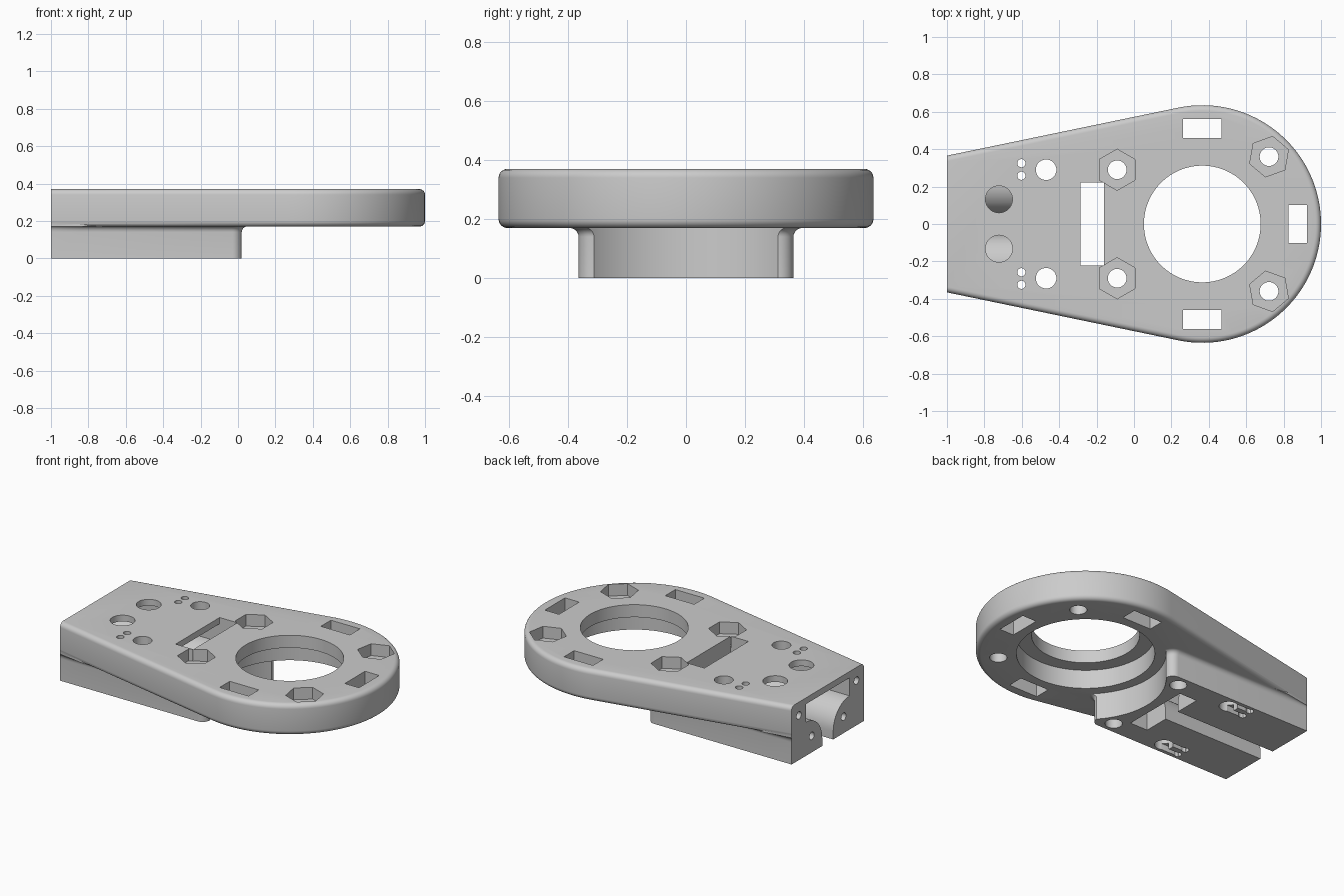
import bpy, bmesh
from math import sin, cos, pi, radians, asin

if "Cube" in bpy.data.objects:
    bpy.data.objects.remove(bpy.data.objects["Cube"], do_unlink=True)

TONE = (0.6, 0.6, 0.6, 1)
grey = bpy.data.materials.new("plain grey")
grey.use_nodes = True
grey.diffuse_color = TONE
grey.node_tree.nodes["Principled BSDF"].inputs["Base Color"].default_value = TONE

CX, R = 0.365, 0.635          # ring centre and outer radius
BOTTOM, TOP = 0.17, 0.37      # plate heights
HALF = 0.364                  # half width of the lower block
ROUND = 0.03


def loft(name, rings):
    """Closed solid through rings of equal point count."""
    bm = bmesh.new()
    loops = [[bm.verts.new(p) for p in ring] for ring in rings]
    n = len(loops[0])
    for a, b in zip(loops, loops[1:]):
        for i in range(n):
            j = (i + 1) % n
            bm.faces.new((a[i], a[j], b[j], b[i]))
    bm.faces.new(loops[0])
    bm.faces.new(loops[-1])
    bmesh.ops.recalc_face_normals(bm, faces=bm.faces)
    mesh = bpy.data.meshes.new(name)
    bm.to_mesh(mesh)
    bm.free()
    ob = bpy.data.objects.new(name, mesh)
    bpy.context.collection.objects.link(ob)
    mesh.materials.append(grey)
    return ob


def prism(x, y, r, z0, z1, sides=40, turn=0):
    ring = [(x + r * cos(turn + 2 * pi * i / sides), y + r * sin(turn + 2 * pi * i / sides))
            for i in range(sides)]
    return loft("cutter", [[(*p, z) for p in ring] for z in (z0, z1)])


def box(x0, x1, y0, y1, z0, z1):
    ring = [(x0, y0), (x1, y0), (x1, y1), (x0, y1)]
    return loft("cutter", [[(*p, z) for p in ring] for z in (z0, z1)])


def combine(target, tool, operation="DIFFERENCE"):
    mod = target.modifiers.new("cut", "BOOLEAN")
    mod.operation, mod.solver, mod.object = operation, "EXACT", tool
    bpy.context.view_layer.objects.active = target
    bpy.ops.object.modifier_apply(modifier=mod.name)
    bpy.data.objects.remove(tool, do_unlink=True)


def plate_outline(d, z):
    """Teardrop outline offset by d, running past the flat end."""
    slope = asin(0.203)
    r, end = R + d, -1.1
    start = pi / 2 + slope
    pts = [(CX + r * cos(start - 2 * start * i / 96), r * sin(start - 2 * start * i / 96), z)
           for i in range(97)]
    tx, ty, _ = pts[0]
    y_end = ty - (tx - end) * sin(slope) / cos(slope)
    return [(end, y_end, z)] + pts + [(end, -y_end, z)]


def block_outline(d, z, r=0.05):
    """Block footprint with two rounded corners; the flare d fades at the flat end."""
    pts = [(-1.05, -HALF, z), (-1.0, -HALF, z), (-0.83, -HALF - d, z)]
    for side in (-1, 1):
        for i in range(9):
            a = pi / 2 * i / 8 + (-pi / 2 if side < 0 else 0)
            pts.append((0.02 - r + (r + d) * cos(a), side * (HALF - r) + (r + d) * sin(a), z))
    return pts + [(-0.83, HALF + d, z), (-1.0, HALF, z), (-1.05, HALF, z)]


# Teardrop plate with rounded rims
arc = [pi / 2 * i / 6 for i in range(7)]
rings = [plate_outline(ROUND * (sin(a) - 1), BOTTOM + ROUND * (1 - cos(a))) for a in arc]
rings += [plate_outline(ROUND * (cos(a) - 1), TOP + ROUND * (sin(a) - 1)) for a in arc]
bracket = loft("bracket_body", rings)
combine(bracket, box(-1.5, -1.0, -0.9, 0.9, -0.5, 0.9))

# Lower block flaring into the plate, hollowed by the ring's arc
rings = [block_outline(0, 0)]
rings += [block_outline(ROUND * (1 - cos(a)), BOTTOM + ROUND * (sin(a) - 1)) for a in arc]
rings += [block_outline(ROUND, BOTTOM + 0.035)]
block = loft("lower_block", rings)
combine(block, box(-1.5, -1.0, -0.9, 0.9, -0.5, 0.9))
combine(block, prism(CX, 0, 0.465, -0.1, 0.5, 96))
combine(bracket, block, "UNION")

# Ring opening and wider pocket below
combine(bracket, prism(CX, 0, 0.4, -0.1, 0.29, 96))
combine(bracket, prism(CX, 0, 0.312, -0.1, 0.5, 96))

# Channel from the flat end: narrow slot opening over rounded shoulders
side = [(0.055, -0.1)]
side += [(0.22 - 0.165 * cos(a), 0.05 + 0.165 * sin(a)) for a in [pi / 2 * i / 12 for i in range(13)]]
side += [(0.22, 0.33)]
section = side + [(-y, z) for y, z in reversed(side)]
combine(bracket, loft("cutter", [[(x, y, z) for y, z in section] for x in (-1.2, -0.22)]))

# Rectangular slots
combine(bracket, box(-0.285, -0.16, -0.222, 0.222, -0.1, 0.5))
combine(bracket, box(0.825, 0.925, -0.102, 0.102, -0.1, 0.5))

for s in (-1, 1):
    combine(bracket, box(0.263, 0.468, s * 0.51 - 0.051, s * 0.51 + 0.051, -0.1, 0.5))
    # Nut pockets with bolt holes
    for x, y, turn in ((-0.09, 0.29, 30), (0.722, 0.36, 20)):
        combine(bracket, prism(x, s * y, 0.11, 0.295, 0.5, 6, s * radians(turn)))
        combine(bracket, prism(x, s * y, 0.05, -0.1, 0.5))
    # Round holes over the channel and beside it
    combine(bracket, prism(-0.722, s * 0.132, 0.072, 0.25, 0.5))
    combine(bracket, prism(-0.47, s * 0.29, 0.055, -0.1, 0.5))
    # Pin holes with wire grooves underneath
    for y in (0.258, 0.325):
        combine(bracket, prism(-0.602, s * y, 0.022, -0.1, 0.5, 24))
        combine(bracket, box(-0.62, -0.47, s * y - 0.015, s * y + 0.015, -0.1, 0.04))
    # Screw holes in the flat end
    for y, z in ((0.29, 0.285), (0.16, 0.105)):
        hole = [(s * y + 0.024 * cos(pi * i / 12), z + 0.024 * sin(pi * i / 12)) for i in range(24)]
        combine(bracket, loft("cutter", [[(x, *p) for p in hole] for x in (-1.1, -0.85)]))

bpy.ops.object.select_all(action="DESELECT")
bracket.select_set(True)
bpy.context.view_layer.objects.active = bracket
bpy.ops.object.shade_smooth_by_angle(angle=radians(30))
